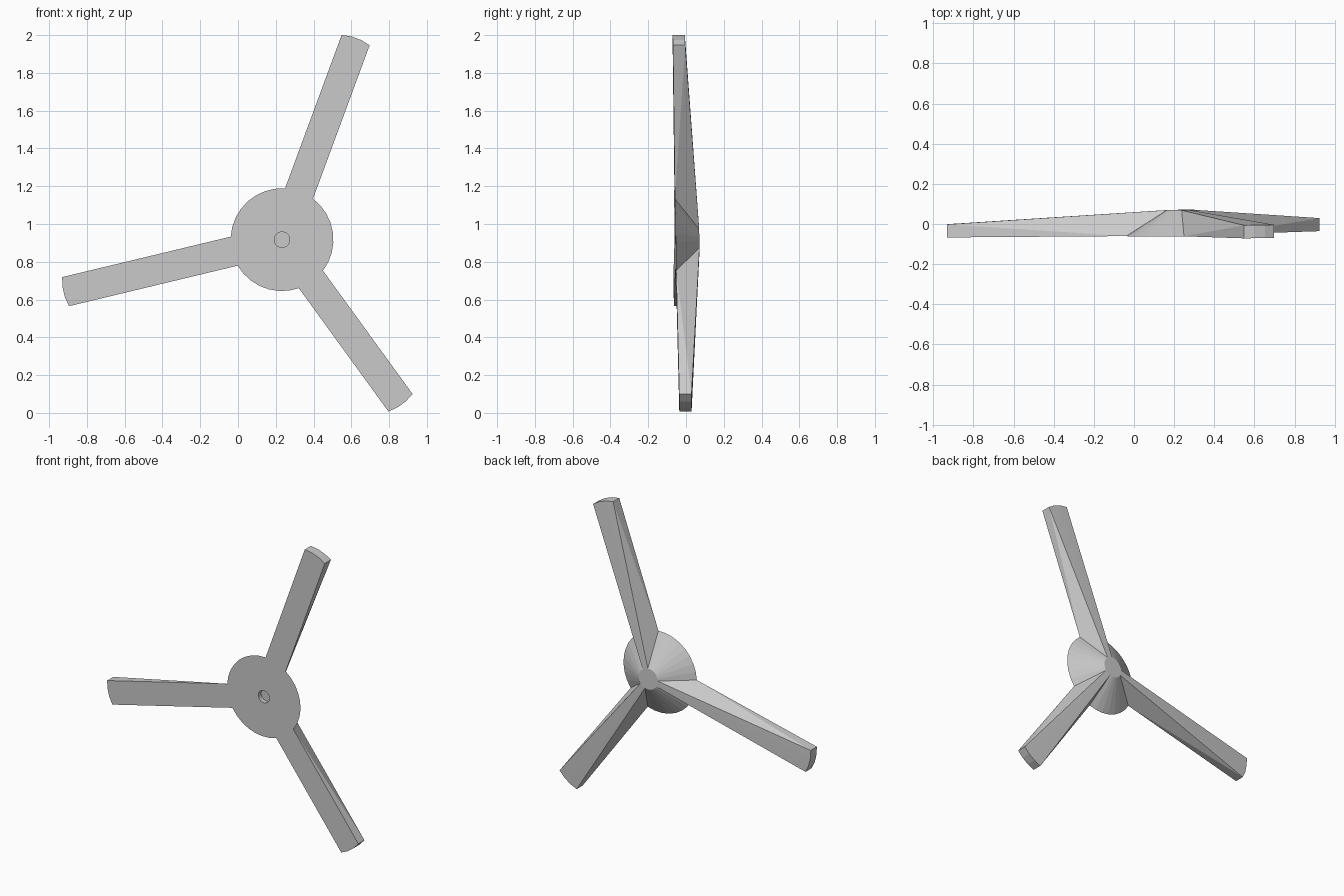
import bpy, bmesh
from math import cos, sin, radians, pi

if "Cube" in bpy.data.objects:
    bpy.data.objects.remove(bpy.data.objects["Cube"])

N = 32                         # sides of the hub
CX, CZ = 0.233, 0.917          # hub centre
STEP = 2 * pi / N
START = radians(69.75) - 1.5 * STEP
# first hub side of each blade -> blade length
BLADES = {0: 0.866, 11: 0.918, 21: 0.807}

bm = bmesh.new()


def vert(x, z, depth):
    # the whole rotor leans slightly, so depth is measured from a tilted front plane
    y = -0.057 + 0.0113 * (x - CX) - 0.0166 * (z - CZ) + depth
    return bm.verts.new((x, y, z))


def ring(r, depth):
    return [vert(CX + r * cos(START + i * STEP), CZ + r * sin(START + i * STEP), depth)
            for i in range(N)]


def strip(a, b):
    for i in range(len(a) - 1):
        bm.faces.new((a[i], a[i + 1], b[i + 1], b[i]))


# Hub: blind shaft hole, flat front, cone and small back disc
floor = ring(0.041, 0.03)
hole = ring(0.041, 0)
rim = ring(0.272, 0)
cap = ring(0.07, 0.127)
bm.faces.new(floor)
bm.faces.new(cap)
strip(floor + floor[:1], hole + hole[:1])
strip(hole + hole[:1], rim + rim[:1])

covered = {s + j for s in BLADES for j in range(3)}
for i in range(N):
    if i not in covered:
        k = (i + 1) % N
        bm.faces.new((rim[i], rim[k], cap[k], cap[i]))

# Blades: three cone sides pulled outwards to a blunt, curved tip
for s, length in BLADES.items():
    ang = START + (s + 1.5) * STEP
    dx, dz = length * cos(ang), length * sin(ang)
    root = [rim[(s + j) % N] for j in range(4)]
    top = [cap[(s + j) % N] for j in range(4)]
    tip_front = [vert(v.co.x + dx, v.co.z + dz, 0) for v in root]
    tip_back = [vert(v.co.x + dx, v.co.z + dz, 0.065) for v in root]
    bm.faces.new(root + tip_front[::-1])
    strip(tip_front, tip_back)
    strip(tip_back, top)
    for e in (0, 3):
        bm.faces.new((root[e], tip_front[e], tip_back[e]))
        bm.faces.new((root[e], tip_back[e], top[e]))

bmesh.ops.recalc_face_normals(bm, faces=bm.faces[:])
mesh = bpy.data.meshes.new("rotor")
bm.to_mesh(mesh)
bm.free()
rotor = bpy.data.objects.new("three_blade_rotor", mesh)
bpy.context.collection.objects.link(rotor)
